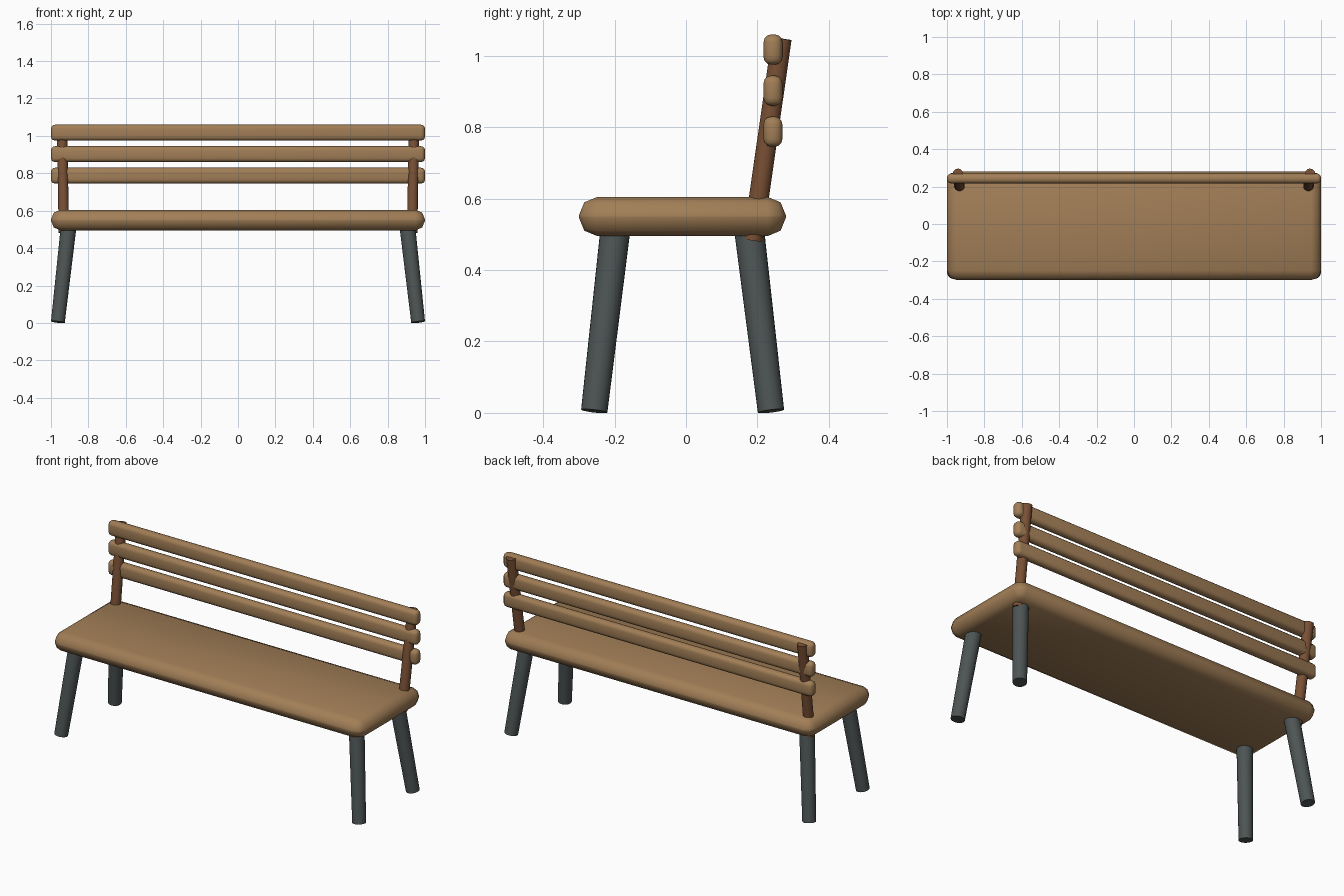
import bpy
import math
from mathutils import Vector

cube = bpy.data.objects.get("Cube")
if cube:
    bpy.data.objects.remove(cube, do_unlink=True)


def material(name, color):
    mat = bpy.data.materials.new(name)
    mat.use_nodes = True
    mat.diffuse_color = (*color, 1)
    mat.node_tree.nodes["Principled BSDF"].inputs["Base Color"].default_value = (*color, 1)
    return mat


wood = material("light wood", (0.36, 0.21, 0.095))
dark_wood = material("dark wood", (0.19, 0.08, 0.035))
metal = material("grey metal", (0.075, 0.09, 0.09))


def finish(obj, name, mat, angle):
    obj.name = name
    obj.data.materials.append(mat)
    bpy.ops.object.shade_smooth_by_angle(angle=math.radians(angle))


def plank(name, low, high, bevel, segments):
    """Rounded board between two opposite corners."""
    low, high = Vector(low), Vector(high)
    bpy.ops.mesh.primitive_cube_add(size=1, location=(low + high) / 2)
    obj = bpy.context.object
    obj.scale = high - low
    bpy.ops.object.transform_apply(location=False, rotation=False, scale=True)
    mod = obj.modifiers.new("rounding", "BEVEL")
    mod.width = bevel
    mod.segments = segments
    mod.limit_method = "NONE"
    bpy.ops.object.modifier_apply(modifier=mod.name)
    finish(obj, name, wood, 50)


def rod(name, bottom, top, r_bottom, r_top, mat):
    """Round, slightly tapered bar between two points."""
    bottom, top = Vector(bottom), Vector(top)
    axis = top - bottom
    bpy.ops.mesh.primitive_cone_add(vertices=24, radius1=r_bottom, radius2=r_top,
                                    depth=axis.length, location=(bottom + top) / 2)
    obj = bpy.context.object
    obj.rotation_euler = axis.to_track_quat("Z", "Y").to_euler()
    finish(obj, name, mat, 40)


# Seat and back slats
plank("seat", (-1, -0.3, 0.495), (1, 0.28, 0.605), 0.052, 2)
for label, z in (("lower", 0.745), ("middle", 0.86), ("upper", 0.975)):
    plank(label + "_back_slat", (-1, 0.217, z), (1, 0.27, z + 0.085), 0.022, 3)

# Splayed legs and leaning back posts
for side, s in (("left", 1), ("right", -1)):
    rod("front_leg_" + side, (s * 0.963, -0.257, 0.005), (s * 0.905, -0.197, 0.52),
        0.037, 0.042, metal)
    rod("back_leg_" + side, (s * 0.963, 0.238, 0.005), (s * 0.905, 0.176, 0.52),
        0.037, 0.042, metal)
    rod("back_post_" + side, (s * 0.931, 0.187, 0.483), (s * 0.941, 0.268, 1.048),
        0.028, 0.028, dark_wood)
